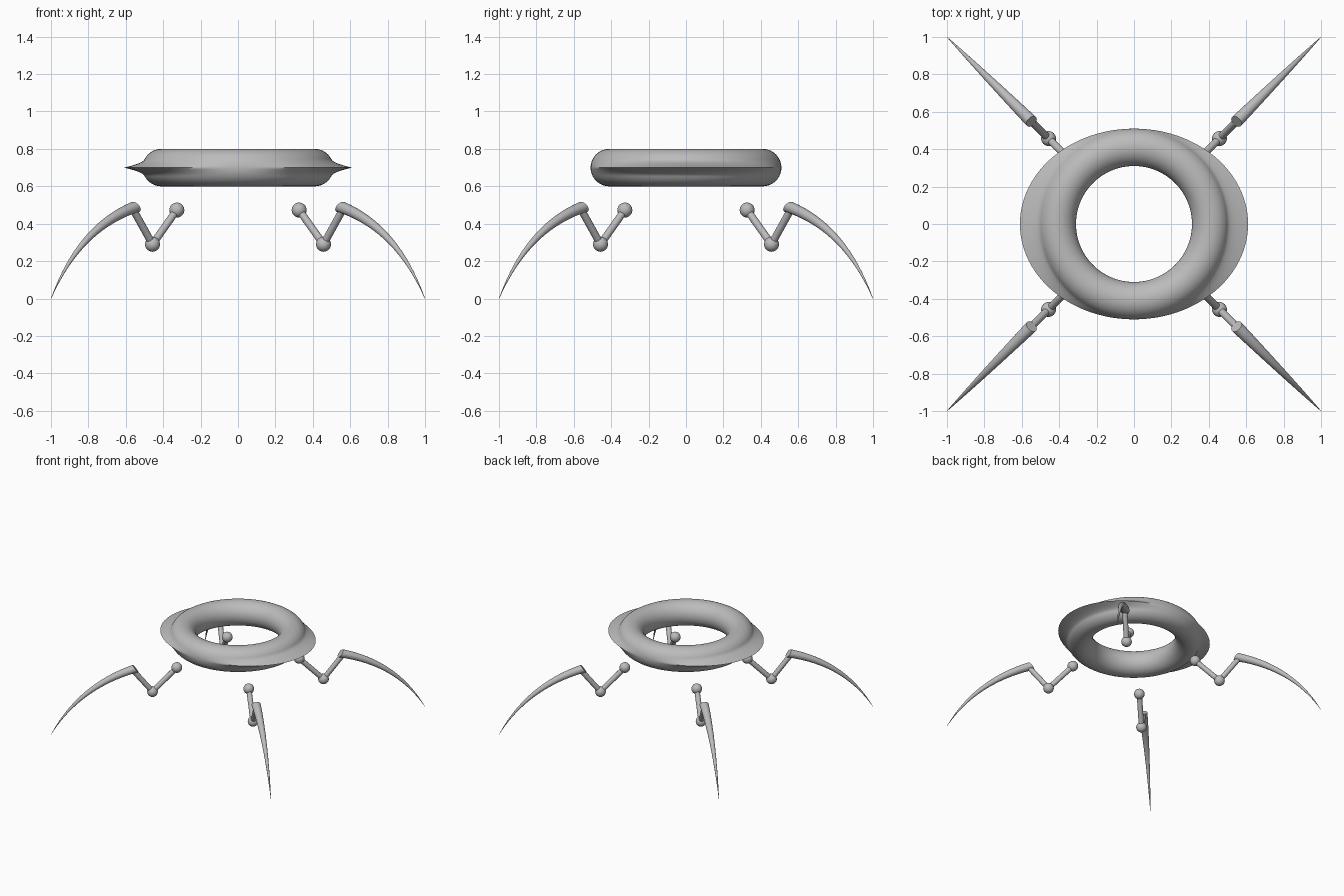
import bpy, bmesh, math
from mathutils import Vector

if "Cube" in bpy.data.objects:
    bpy.data.objects.remove(bpy.data.objects["Cube"], do_unlink=True)

GREY = (0.5, 0.5, 0.5, 1)
grey = bpy.data.materials.new("plain_grey")
grey.use_nodes = True
grey.diffuse_color = GREY
grey.node_tree.nodes["Principled BSDF"].inputs["Base Color"].default_value = GREY


def finish(obj, name, angle=40):
    obj.name = obj.data.name = name
    obj.data.materials.append(grey)
    bpy.ops.object.select_all(action="DESELECT")
    obj.select_set(True)
    bpy.context.view_layer.objects.active = obj
    bpy.ops.object.shade_smooth_by_angle(angle=math.radians(angle))


def ball(name, centre):
    bpy.ops.mesh.primitive_uv_sphere_add(segments=32, ring_count=16, radius=0.04, location=centre)
    finish(bpy.context.object, name)


def rod(name, start, end):
    axis = end - start
    bpy.ops.mesh.primitive_cylinder_add(vertices=24, radius=0.02, depth=axis.length,
                                        location=(start + end) / 2)
    bpy.context.object.rotation_euler = axis.to_track_quat("Z", "Y").to_euler()
    finish(bpy.context.object, name)


def claw(name, start, end, sides=32, steps=20):
    """Tapered cone along a chord, bowed upward."""
    axis = end - start
    side = axis.cross(Vector((0, 0, 1))).normalized()
    up = side.cross(axis).normalized()
    bm = bmesh.new()
    rings = []
    for i in range(steps + 1):
        t = i / steps
        centre = start + axis * t + up * 0.085 * 4 * t * (1 - t)
        radius = 0.033 * (1 - t) + 0.001
        rings.append([bm.verts.new(centre + radius * (side * math.cos(a) + up * math.sin(a)))
                      for a in (math.tau * k / sides for k in range(sides))])
    for low, high in zip(rings, rings[1:]):
        for k in range(sides):
            n = (k + 1) % sides
            bm.faces.new((low[k], low[n], high[n], high[k]))
    bm.faces.new(rings[0])
    bm.faces.new(rings[-1])
    bmesh.ops.recalc_face_normals(bm, faces=bm.faces)
    mesh = bpy.data.meshes.new(name)
    bm.to_mesh(mesh)
    bm.free()
    obj = bpy.data.objects.new(name, mesh)
    bpy.context.collection.objects.link(obj)
    finish(obj, name)


# Ring body, its outer rim drawn out sideways into a thin fin
MAJOR, MINOR, FIN, SPREAD = 0.41, 0.1, 0.1, 0.45
bpy.ops.mesh.primitive_torus_add(major_segments=96, minor_segments=80,
                                 major_radius=MAJOR, minor_radius=MINOR, location=(0, 0, 0.7))
body = bpy.context.object
for v in body.data.vertices:
    reach = math.hypot(v.co.x, v.co.y)
    tube_angle = abs(math.atan2(v.co.z, reach - MAJOR))
    if tube_angle < SPREAD:
        v.co.x += FIN * v.co.x / reach * (1 - tube_angle / SPREAD) ** 2
finish(body, "ring_body", 60)

# Four jointed legs on the diagonals
for sx, sx_name in ((1, "left"), (-1, "right")):
    for sy, sy_name in ((-1, "front"), (1, "back")):
        def at(d, z):
            return Vector((sx * d, sy * d, z))
        tag = f"{sy_name}_{sx_name}"
        hip, knee = at(0.327, 0.473), at(0.457, 0.29)
        ball(f"{tag}_hip_joint", hip)
        ball(f"{tag}_knee_joint", knee)
        rod(f"{tag}_upper_leg", hip, knee)
        rod(f"{tag}_lower_leg", knee, at(0.56, 0.475))
        claw(f"{tag}_claw", at(0.548, 0.49), at(0.999, 0.001))
